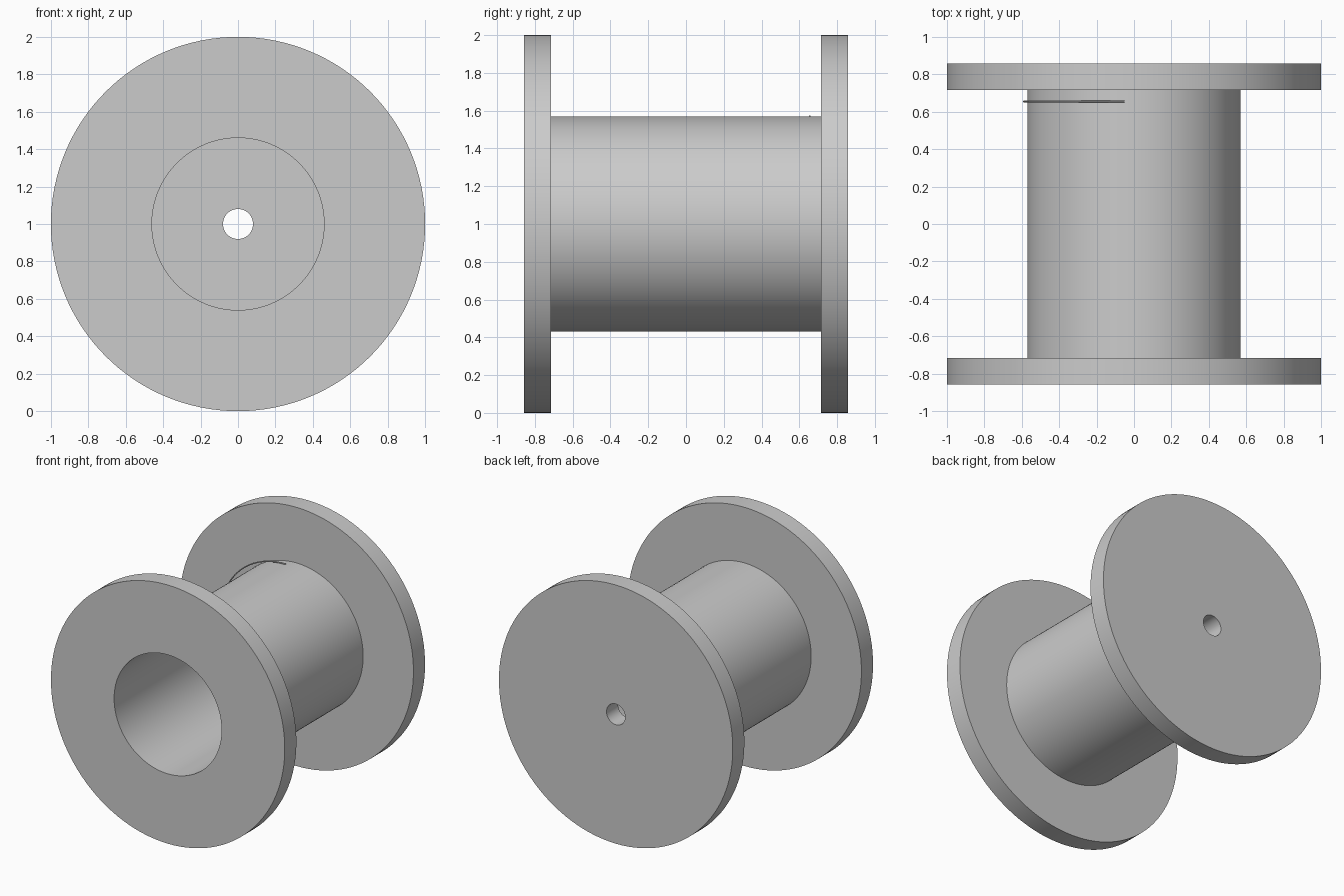
import bpy
import math

SIDES = 128
CENTRE_Z = 1.0

cube = bpy.data.objects.get("Cube")
if cube:
    bpy.data.objects.remove(cube, do_unlink=True)

grey = bpy.data.materials.new("plain_grey")
grey.use_nodes = True
grey.diffuse_color = (0.6, 0.6, 0.6, 1)
grey.node_tree.nodes["Principled BSDF"].inputs["Base Color"].default_value = grey.diffuse_color


def finish(name, verts, faces):
    mesh = bpy.data.meshes.new(name)
    mesh.from_pydata(verts, [], faces)
    mesh.materials.append(grey)
    obj = bpy.data.objects.new(name, mesh)
    bpy.context.collection.objects.link(obj)
    bpy.ops.object.select_all(action="DESELECT")
    obj.select_set(True)
    bpy.context.view_layer.objects.active = obj
    bpy.ops.object.mode_set(mode="EDIT")
    bpy.ops.mesh.select_all(action="SELECT")
    bpy.ops.mesh.normals_make_consistent(inside=False)
    bpy.ops.object.mode_set(mode="OBJECT")
    bpy.ops.object.shade_smooth_by_angle(angle=math.radians(30))
    return obj


def ring(name, inner, outer, y0, y1):
    """Turn a rectangular section around the spool axis (y)."""
    profile = [(inner, y0), (outer, y0), (outer, y1), (inner, y1)]
    n = len(profile)
    verts, faces = [], []
    for i in range(SIDES):
        a = math.tau * i / SIDES
        verts += [(r * math.cos(a), y, CENTRE_Z + r * math.sin(a)) for r, y in profile]
        j = (i + 1) % SIDES
        for k in range(n):
            m = (k + 1) % n
            faces.append((i * n + k, i * n + m, j * n + m, j * n + k))
    return finish(name, verts, faces)


# Spool body: open front flange, hollow barrel, back flange with a small axle hole
ring("front_flange", 0.46, 1.0, -0.857, -0.715)
ring("barrel", 0.46, 0.57, -0.715, 0.715)
ring("back_flange", 0.08, 1.0, 0.715, 0.857)

# Thin thread end lying loosely over the upper right of the barrel
path = bpy.data.curves.new("thread_end", "CURVE")
path.dimensions = "3D"
path.bevel_depth = 0.005
path.bevel_resolution = 1
path.use_fill_caps = True
spline = path.splines.new("POLY")
STEPS = 24
spline.points.add(STEPS)
for i, point in enumerate(spline.points):
    t = i / STEPS
    a = math.radians(95 + 70 * t)
    r = 0.572 + 0.04 * math.sin(math.pi * t * 0.6)
    point.co = (r * math.cos(a), 0.655, CENTRE_Z + r * math.sin(a), 1)
path.materials.append(grey)
thread = bpy.data.objects.new("thread_end", path)
bpy.context.collection.objects.link(thread)
